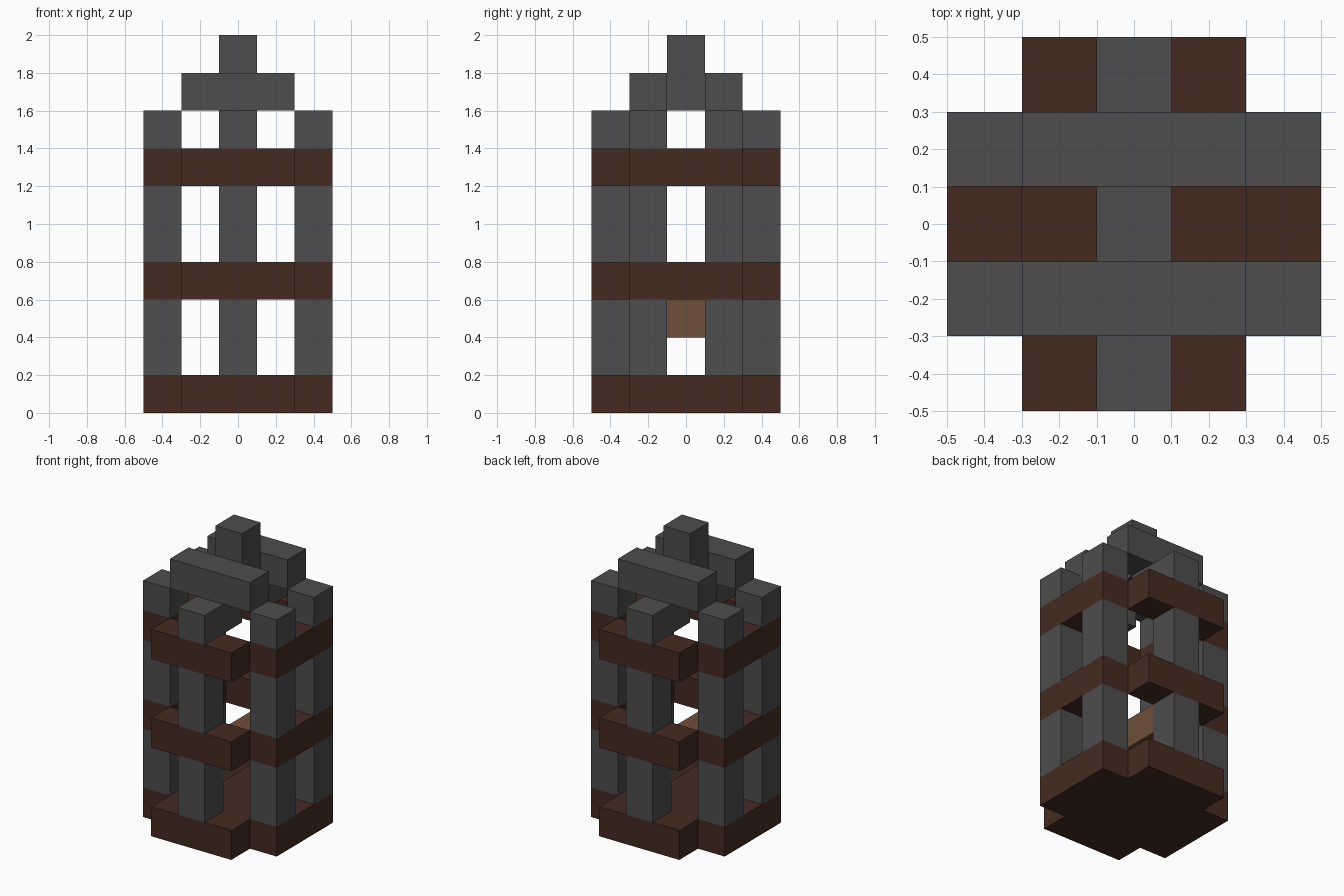
import bpy
import bmesh

cube = bpy.data.objects.get("Cube")
if cube:
    bpy.data.objects.remove(cube, do_unlink=True)


def material(name, rgb):
    m = bpy.data.materials.new(name)
    m.use_nodes = True
    m.diffuse_color = (*rgb, 1)
    m.node_tree.nodes["Principled BSDF"].inputs["Base Color"].default_value = (*rgb, 1)
    return m


STONE = material("dark grey stone", (0.075, 0.075, 0.075))
WOOD = material("dark brown wood", (0.060, 0.024, 0.015))
LIGHT_WOOD = material("light brown wood", (0.156, 0.077, 0.041))


def add_object(name, bm, mat):
    bmesh.ops.recalc_face_normals(bm, faces=bm.faces[:])
    me = bpy.data.meshes.new(name)
    bm.to_mesh(me)
    bm.free()
    me.materials.append(mat)
    ob = bpy.data.objects.new(name, me)
    bpy.context.collection.objects.link(ob)
    return ob


def box(name, mat, xs, ys, zs):
    """Box given by its (min, max) range on each axis."""
    bm = bmesh.new()
    bmesh.ops.create_cube(bm, size=1)
    for v in bm.verts:
        for i, (lo, hi) in enumerate((xs, ys, zs)):
            v.co[i] = lo if v.co[i] < 0 else hi
    return add_object(name, bm, mat)


def side(s, lo, hi):
    """Range lo..hi, mirrored to the negative side when s is -1."""
    return (lo, hi) if s > 0 else (-hi, -lo)


# Floor slab: a square with notched corners
outline = [(.5, -.3), (.5, .3), (.3, .3), (.3, .5), (-.3, .5), (-.3, .3),
           (-.5, .3), (-.5, -.3), (-.3, -.3), (-.3, -.5), (.3, -.5), (.3, -.3)]
bm = bmesh.new()
base = bm.faces.new([bm.verts.new((x, y, 0)) for x, y in outline])
top = bmesh.ops.extrude_face_region(bm, geom=[base], use_keep_orig=True)
for g in top["geom"]:
    if isinstance(g, bmesh.types.BMVert):
        g.co.z = 0.2
add_object("floor_slab", bm, WOOD)

# Open rings of beams at two heights
for level, z in (("lower", 0.6), ("upper", 1.2)):
    for s, x_name, y_name in ((1, "left", "back"), (-1, "right", "front")):
        box(f"{level}_{y_name}_beam", WOOD, (-.3, .3), side(s, .3, .5), (z, z + .2))
        box(f"{level}_{x_name}_beam", WOOD, side(s, .3, .5), (-.3, .3), (z, z + .2))

# Posts between the floor and the rings
for storey, z0, z1 in (("lower", .2, .6), ("middle", .8, 1.2), ("upper", 1.4, 1.6)):
    for sy, y_name in ((1, "back"), (-1, "front")):
        # The topmost centre posts reach inward to carry the roof bars
        inner = .1 if storey == "upper" else .3
        box(f"{storey}_{y_name}_centre_post", STONE, (-.1, .1), side(sy, inner, .5), (z0, z1))
        for sx, x_name in ((1, "left"), (-1, "right")):
            box(f"{storey}_{y_name}_{x_name}_post", STONE,
                side(sx, .3, .5), side(sy, .1, .3), (z0, z1))

# Cross bar between the centre posts
box("cross_bar", LIGHT_WOOD, (-.1, .1), (-.3, .3), (.4, .6))

# Roof bars and finial
for s, y_name in ((1, "back"), (-1, "front")):
    box(f"{y_name}_roof_bar", STONE, (-.3, .3), side(s, .1, .3), (1.6, 1.8))
box("roof_finial", STONE, (-.1, .1), (-.1, .1), (1.6, 2.0))
